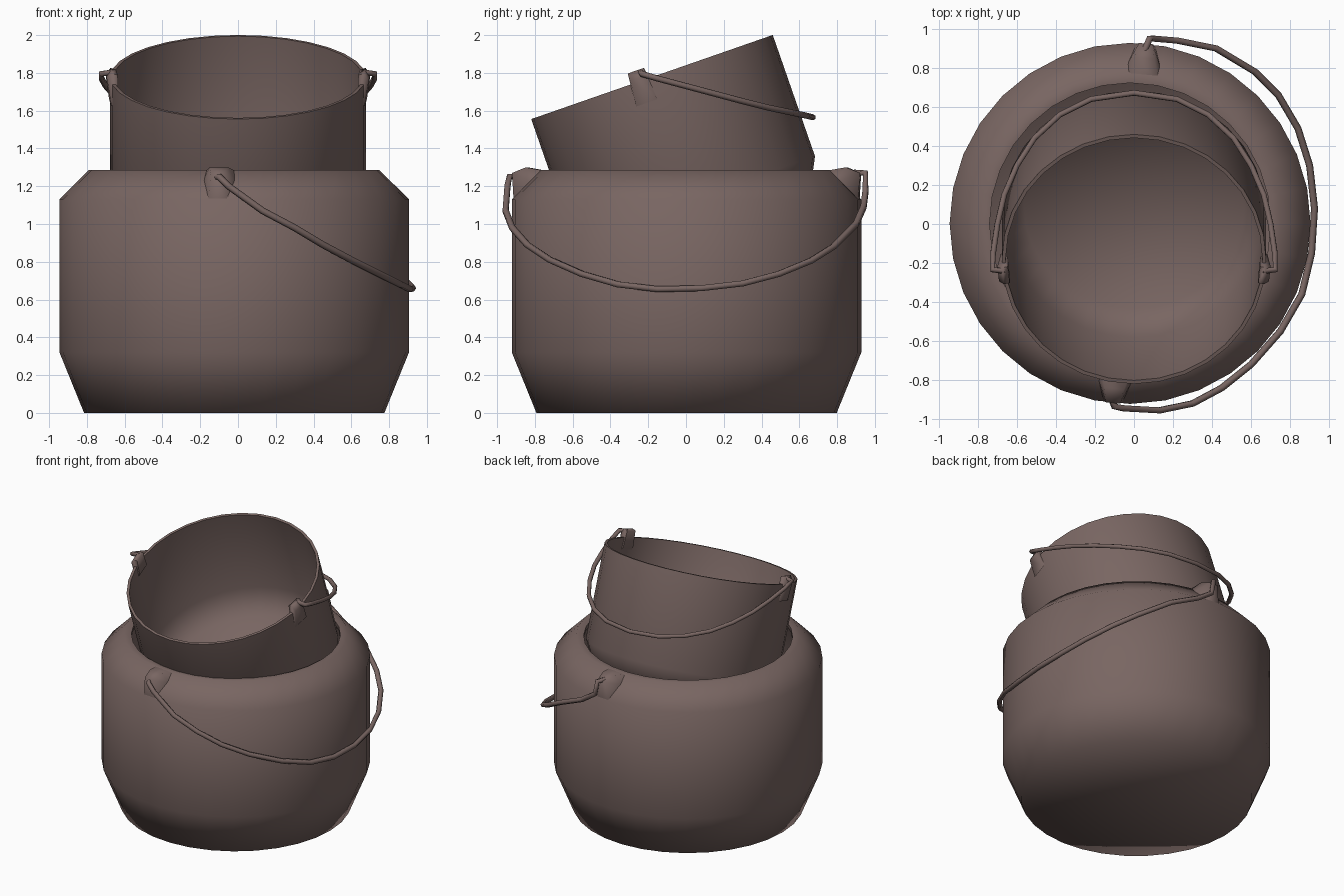
import bpy, bmesh, math
from mathutils import Matrix, Vector

if "Cube" in bpy.data.objects:
    bpy.data.objects.remove(bpy.data.objects["Cube"])

metal = bpy.data.materials.new("brown_iron")
metal.diffuse_color = (0.19, 0.132, 0.122, 1)
metal.use_nodes = True
metal.node_tree.nodes["Principled BSDF"].inputs["Base Color"].default_value = metal.diffuse_color


def finish(name, bm, matrix=Matrix()):
    """Turn a bmesh into a named, smooth shaded object."""
    bmesh.ops.recalc_face_normals(bm, faces=bm.faces)
    bm.transform(matrix)
    me = bpy.data.meshes.new(name)
    bm.to_mesh(me)
    bm.free()
    me.materials.append(metal)
    me.shade_smooth()
    me.set_sharp_from_angle(angle=math.radians(80))
    ob = bpy.data.objects.new(name, me)
    bpy.context.collection.objects.link(ob)
    return ob


def lathe(name, profile, matrix, sides=32):
    """Spin an (r, z) profile that starts and ends on the axis."""
    bm = bmesh.new()
    verts = [bm.verts.new((r, 0, z)) for r, z in profile]
    edges = [bm.edges.new(p) for p in zip(verts, verts[1:])]
    bmesh.ops.spin(bm, geom=verts + edges, cent=(0, 0, 0), axis=(0, 0, 1),
                   angle=math.tau, steps=sides, use_duplicate=False)
    bmesh.ops.remove_doubles(bm, verts=bm.verts, dist=0.0005)
    return finish(name, bm, matrix)


def lug(name, points, angle, matrix):
    """Convex ear from (r, z, half width) points, turned around the axis."""
    bm = bmesh.new()
    for r, z, w in points:
        for s in (-1, 1):
            bm.verts.new((r, s * w, z))
    bmesh.ops.convex_hull(bm, input=bm.verts)
    return finish(name, bm, matrix @ Matrix.Rotation(math.radians(angle), 4, 'Z'))


def wire(name, points, radius):
    """Round wire through the points."""
    cu = bpy.data.curves.new(name, 'CURVE')
    cu.dimensions = '3D'
    cu.bevel_depth = radius
    cu.bevel_resolution = 1
    cu.use_fill_caps = True
    sp = cu.splines.new('POLY')
    sp.points.add(len(points) - 1)
    for p, co in zip(sp.points, points):
        p.co = (*co, 1)
    tmp = bpy.data.objects.new(name + "_path", cu)
    bpy.context.collection.objects.link(tmp)
    bpy.context.view_layer.update()
    me = bpy.data.meshes.new_from_object(
        tmp.evaluated_get(bpy.context.evaluated_depsgraph_get()))
    bpy.data.objects.remove(tmp)
    bm = bmesh.new()
    bm.from_mesh(me)
    bpy.data.meshes.remove(me)
    return finish(name, bm)


# Large pot: tapered foot, straight wall, sloped shoulder, hollow inside
pot_at = Matrix.Translation((-0.02, 0.003, 0))
lathe("large_pot", [(0, 0), (0.795, 0), (0.925, 0.32), (0.925, 1.13), (0.77, 1.285),
                    (0.72, 1.28), (0.72, 1.25), (0.90, 1.1), (0.90, 0.33),
                    (0.775, 0.02), (0, 0.02)], pot_at)

# Ears of the large pot
pot_ear = [(0.74, 1.28, 0.08), (0.85, 1.30, 0.05), (0.925, 1.27, 0.035),
           (0.915, 1.12, 0.05), (0.80, 1.22, 0.09)]
lug("pot_ear_front", pot_ear, 264.5, pot_at)
lug("pot_ear_back", pot_ear, 85, pot_at)

# Wire handle of the large pot, fallen to the right
wire("pot_handle", [
    (-0.12, -0.88, 1.25), (-0.10, -0.935, 1.25), (-0.05, -0.945, 1.20),
    (0.13, -0.955, 1.07), (0.30, -0.92, 0.98), (0.45, -0.84, 0.89),
    (0.60, -0.72, 0.81), (0.75, -0.55, 0.735), (0.86, -0.36, 0.68),
    (0.91, -0.15, 0.655), (0.925, 0.08, 0.66), (0.90, 0.30, 0.685),
    (0.84, 0.49, 0.735), (0.74, 0.66, 0.805), (0.62, 0.78, 0.88),
    (0.42, 0.90, 1.00), (0.22, 0.94, 1.09), (0.10, 0.95, 1.17),
    (0.08, 0.95, 1.27), (0.055, 0.89, 1.27)], 0.018)

# Small bucket, tilted forward inside the pot (origin at the rim centre)
bucket_at = Matrix.Translation((0, -0.18, 1.778)) @ Matrix.Rotation(math.radians(19.2), 4, 'X')
lathe("small_bucket", [(0, -0.87), (0.58, -0.87), (0.677, -0.68), (0.677, 0),
                       (0.658, 0), (0.658, -0.67), (0.565, -0.85), (0, -0.85)], bucket_at)

# Ears of the bucket
bucket_ear = [(0.645, -0.07, 0.055), (0.645, 0.05, 0.045), (0.675, 0.06, 0.045),
              (0.70, 0.02, 0.04), (0.68, -0.12, 0.06)]
lug("bucket_ear_right", bucket_ear, -6, bucket_at)
lug("bucket_ear_left", bucket_ear, 186, bucket_at)

# Wire handle of the bucket, fallen to the back: half a path, mirrored
half = [(0.66, -0.24, 1.805), (0.725, -0.235, 1.795), (0.722, -0.15, 1.77),
        (0.70, 0.0, 1.73), (0.665, 0.15, 1.69), (0.60, 0.30, 1.65),
        (0.51, 0.44, 1.615), (0.38, 0.56, 1.59), (0.22, 0.64, 1.573)]
wire("bucket_handle", half + [(0, 0.672, 1.565)] + [(-x, y, z) for x, y, z in half[::-1]], 0.016)
